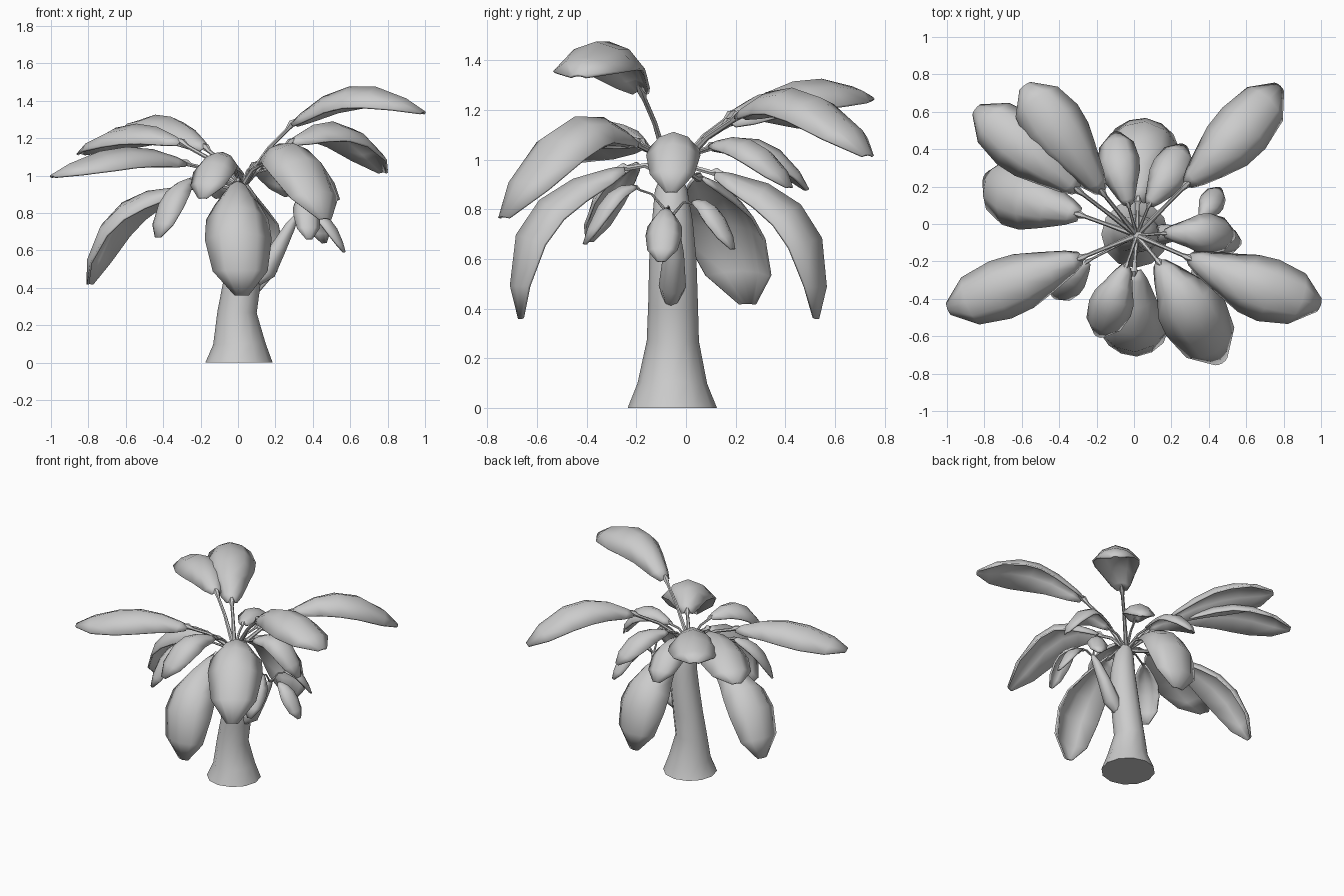
import bpy, bmesh, math
from mathutils import Vector as V

if "Cube" in bpy.data.objects:
    bpy.data.objects.remove(bpy.data.objects["Cube"])


def finish(name, bm, angle):
    bmesh.ops.recalc_face_normals(bm, faces=bm.faces[:])
    me = bpy.data.meshes.new(name)
    bm.to_mesh(me)
    bm.free()
    ob = bpy.data.objects.new(name, me)
    bpy.context.collection.objects.link(ob)
    bpy.context.view_layer.objects.active = ob
    for o in bpy.context.selected_objects:
        o.select_set(False)
    ob.select_set(True)
    bpy.ops.object.shade_smooth_by_angle(angle=math.radians(angle))
    return ob


def tube(name, pts, radii, sides):
    """Capped tapering tube through the points."""
    pts = [V(p) for p in pts]
    run = pts[-1] - pts[0]
    ref = V((-run.y, run.x, 0))
    ref = ref.normalized() if ref.length > 0.05 else V((1, 0, 0))
    bm = bmesh.new()
    rings = []
    for i, (p, r) in enumerate(zip(pts, radii)):
        t = (pts[min(i + 1, len(pts) - 1)] - pts[max(i - 1, 0)]).normalized()
        if name == "trunk" and i == 0:
            t = V((0, 0, 1))
        a = (ref - t * ref.dot(t)).normalized()
        b = t.cross(a)
        rings.append([bm.verts.new(p + r * (a * math.cos(k * math.tau / sides) + b * math.sin(k * math.tau / sides)))
                      for k in range(sides)])
    for r0, r1 in zip(rings, rings[1:]):
        for k in range(sides):
            bm.faces.new((r0[k], r0[(k + 1) % sides], r1[(k + 1) % sides], r1[k]))
    bm.faces.new(rings[0])
    bm.faces.new(rings[-1])
    return finish(name, bm, 50)


# (position along leaf, relative half width, droop of the edges)
OUTLINE = [(0, .2, 1), (.07, .4, 1.15), (.25, .68, 1.15), (.45, .93, 1),
           (.65, 1, .9), (.87, .82, .65), (1, .2, .5)]
# (across leaf, droop)
SECTION = [(-1, .7), (-.55, .2), (0, 0), (.55, .2), (1, .7)]


def leaf(name, base, mid, tip, width, root, hook=0.0):
    """Arched leaf blade on a thin stalk; hook pushes the outer half outward."""
    base, mid, tip, root = V(base), V(mid), V(tip), V(root)
    ctrl = 2 * mid - (base + tip) / 2
    run = tip - base
    side = V((run.y, -run.x, 0)).normalized()
    bm = bmesh.new()
    rows = []
    for t, w, sag in OUTLINE:
        p = base * (1 - t) ** 2 + ctrl * 2 * t * (1 - t) + tip * t * t
        tan = ((ctrl - base) * (1 - t) + (tip - ctrl) * t).normalized()
        up = side.cross(tan)
        p = p + up * (hook * 6.75 * t * t * (1 - t))
        h = width / 2 * w
        rows.append([bm.verts.new(p + side * (u * h) - up * (d * h * sag)) for u, d in SECTION])
    for a, b in zip(rows, rows[1:]):
        for k in range(len(SECTION) - 1):
            bm.faces.new((a[k], a[k + 1], b[k + 1], b[k]))
    ob = finish(name, bm, 70)
    mod = ob.modifiers.new("thickness", 'SOLIDIFY')
    mod.thickness = 0.012
    mod.offset = 0
    # stalk with a swollen joint
    s = min(1, width / 0.3)
    bend = root.lerp(base, 0.55) + V((0, 0, 0.025))
    end = base + (ctrl - base).normalized() * 0.04 - V((0, 0, .008))
    tube(name + "_stalk", [root, bend, root.lerp(base, 0.9), base, end],
         [.016 * s, .011 * s, .011 * s, .02 * s, .008 * s], 6)


# trunk and side branch
tube("trunk", [(.005, -.055, 0), (.007, -.055, .1), (-.005, -.053, .27), (.02, -.052, .42),
               (.045, -.053, .6), (.05, -.055, .75), (.035, -.06, .88), (.015, -.06, .96)],
     [.18, .14, .105, .1, .095, .082, .065, .03], 12)
tube("side_branch", [(.09, -.06, .43), (.15, -.055, .49), (.22, -.05, .62), (.28, -.055, .73), (.31, -.06, .78)],
     [.03, .055, .042, .028, .014], 8)

CROWN = (.015, -.06, .93)
LARGE = [
    ((.29, -.18, 1.28), (.63, -.325, 1.475), (.995, -.435, 1.34), .34, 0),
    ((.28, .21, 1.18), (.53, .45, 1.255), (.78, .735, 1.02), .31, .03),
    ((-.17, .17, 1.15), (-.38, .46, 1.315), (-.585, .74, 1.25), .33, 0),
    ((-.30, .18, 1.18), (-.57, .40, 1.27), (-.845, .615, 1.12), .32, 0),
    ((-.28, -.18, 1.07), (-.63, -.32, 1.145), (-.995, -.455, 1.0), .32, 0),
    ((-.29, .05, .93), (-.63, .15, .81), (-.8, .25, .42), .34, .03),
    ((.0, -.25, .97), (.0, -.58, .78), (.02, -.67, .36), .35, .05),
    ((.13, -.2, 1.07), (.31, -.47, 1.14), (.47, -.74, .77), .36, .02),
    ((.02, .12, .95), (.05, .46, .77), (.06, .53, .36), .37, .035),
]
SMALL = [
    ((-.04, -.22, 1.07), (-.12, -.43, 1.1), (-.19, -.6, .88), .23),
    ((-.25, -.2, .98), (-.36, -.31, .9), (-.43, -.39, .67), .18),
    ((-.03, .1, 1.05), (-.08, .31, 1.06), (-.1, .49, .88), .22),
    ((.08, .1, 1.06), (.19, .27, 1.06), (.27, .42, .89), .21),
    ((.16, -.05, 1.04), (.38, -.05, 1.09), (.54, -.06, .87), .21),
]
for i, (*row, hook) in enumerate(LARGE):
    leaf(f"large_leaf_{i + 1}", *row, CROWN, hook)
for i, row in enumerate(SMALL):
    leaf(f"small_leaf_{i + 1}", *row, CROWN, .012)

# little leaves on the side branch
BRANCH = [
    ((.36, .03, .83), (.42, .12, .8), (.46, .19, .64), .13),
    ((.39, -.08, .8), (.5, -.09, .75), (.57, -.1, .59), .14),
    ((.34, -.2, .89), (.37, -.32, .85), (.38, -.41, .66), .14),
]
for i, row in enumerate(BRANCH):
    leaf(f"branch_leaf_{i + 1}", *row, (.305, -.06, .77))
